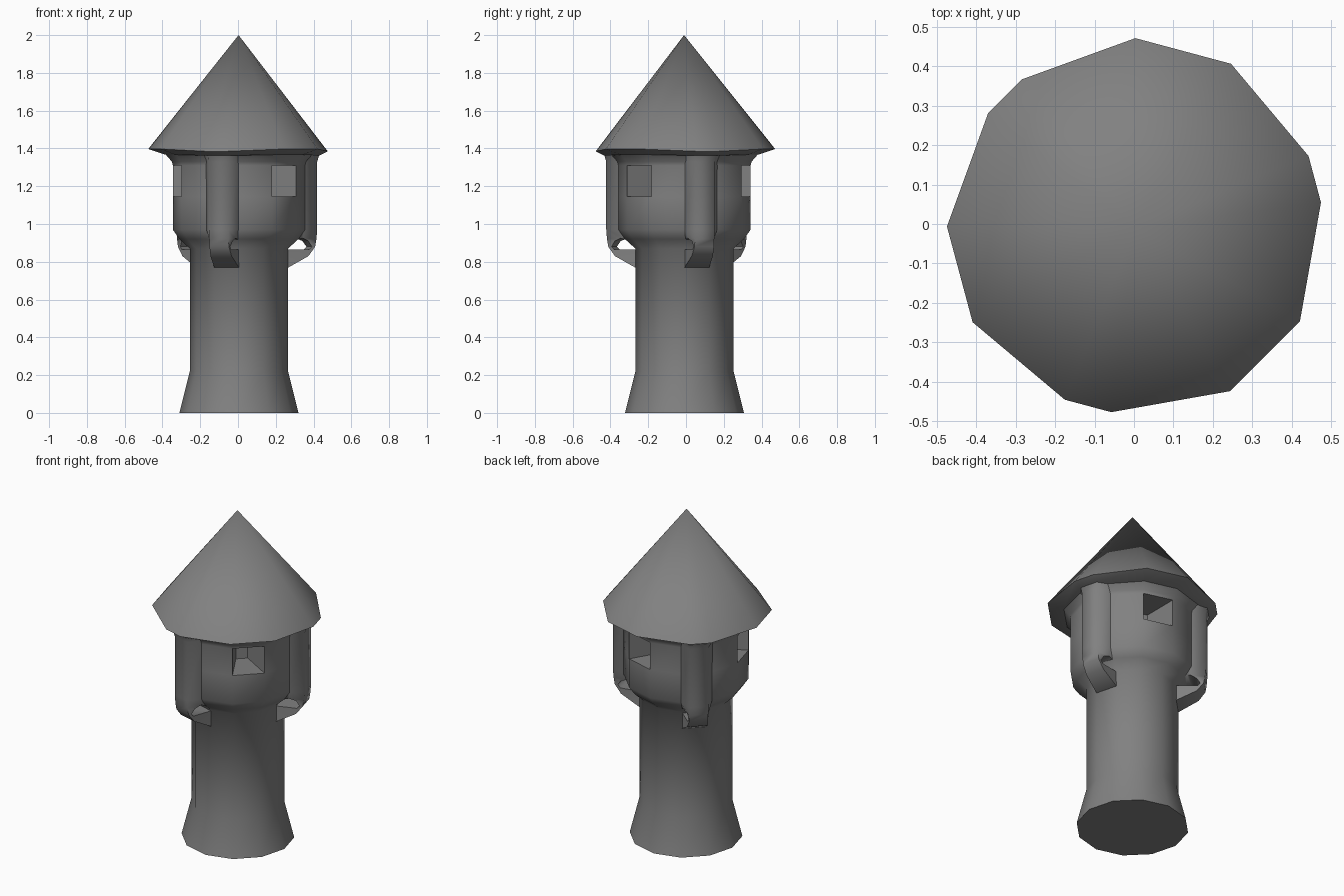
import bpy, bmesh
from math import radians, cos, sin
from mathutils import Matrix

if "Cube" in bpy.data.objects:
    bpy.data.objects.remove(bpy.data.objects["Cube"])

CX, CY = 0.005, -0.008              # tower axis
BAYS = (15, 135, 255)               # directions of the three bays
WINDOWS = (75, 195, 315)            # directions of the three windows

stone = bpy.data.materials.new("dark_stone")
stone.diffuse_color = (0.22, 0.22, 0.22, 1)
stone.use_nodes = True
stone.node_tree.nodes["Principled BSDF"].inputs["Base Color"].default_value = stone.diffuse_color


def pt(r, deg, z):
    return (CX + r * cos(radians(deg)), CY + r * sin(radians(deg)), z)


def finish(name, bm):
    bmesh.ops.recalc_face_normals(bm, faces=bm.faces)
    me = bpy.data.meshes.new(name)
    bm.to_mesh(me)
    bm.free()
    me.materials.append(stone)
    ob = bpy.data.objects.new(name, me)
    bpy.context.collection.objects.link(ob)
    return ob


def loft(rings):
    """Skin closed rings of points; returns the bmesh and its side faces by row."""
    bm = bmesh.new()
    vs = [[bm.verts.new(p) for p in ring] for ring in rings]
    n = len(vs[0])
    rows = [[bm.faces.new((a[i], a[(i + 1) % n], b[(i + 1) % n], b[i])) for i in range(n)]
            for a, b in zip(vs, vs[1:])]
    bm.faces.new(vs[0])
    bm.faces.new(vs[-1])
    return bm, rows


def smooth(ob, angle):
    bpy.ops.object.select_all(action='DESELECT')
    ob.select_set(True)
    bpy.context.view_layer.objects.active = ob
    bpy.ops.object.shade_smooth_by_angle(angle=radians(angle))


# Tower body: flared foot, shaft, wider chamber, flare under the eaves
profile = [(0.315, 0), (0.26, 0.22), (0.26, 0.87), (0.315, 0.92), (0.35, 0.97),
           (0.35, 1.145), (0.35, 1.31), (0.355, 1.33), (0.39, 1.37)]
bm, rows = loft([[pt(r, 30 * i, z) for i in range(12)] for r, z in profile])

# Windows: push whole wall panels inwards towards the axis
for deg in WINDOWS:
    panel = rows[5][int(deg // 30)]
    res = bmesh.ops.extrude_face_region(bm, geom=[panel])
    verts = [v for v in res['geom'] if isinstance(v, bmesh.types.BMVert)]
    for v in verts:
        v.co.x = CX + (v.co.x - CX) * 0.37
        v.co.y = CY + (v.co.y - CY) * 0.37
    if panel.is_valid:
        bmesh.ops.delete(bm, geom=[panel], context='FACES_ONLY')
smooth(finish("tower_body", bm), 55)

# Bays: (z, inner radius, outer radius, outer half angle), pierced below by a tunnel
bay_levels = [(0.77, 0.25, 0.262, 15), (0.83, 0.25, 0.37, 9), (0.88, 0.255, 0.407, 7.5),
              (0.92, 0.305, 0.414, 7.3), (0.97, 0.345, 0.418, 7.3),
              (1.33, 0.348, 0.418, 7.3), (1.37, 0.38, 0.43, 7.3)]
tunnel = [(0.24, 0.864), (0.37, 0.864), (0.385, 0.88), (0.365, 0.91), (0.33, 0.925), (0.24, 0.90)]
for k, deg in enumerate(BAYS):
    bm, _ = loft([[pt(ri, deg - 15, z), pt(ro, deg - h, z), pt(ro, deg + h, z), pt(ri, deg + 15, z)]
                  for z, ri, ro, h in bay_levels])
    bay = finish(f"bay_{k + 1}", bm)
    cb, _ = loft([[(r, s, z) for r, z in tunnel] for s in (-0.2, 0.2)])
    cb.transform(Matrix.Translation((CX, CY, 0)) @ Matrix.Rotation(radians(deg), 4, 'Z'))
    cutter = finish(f"tunnel_cutter_{k + 1}", cb)
    cutter.hide_render = True
    mod = bay.modifiers.new("tunnel", 'BOOLEAN')
    mod.object = cutter
    mod.operation = 'DIFFERENCE'
    mod.solver = 'EXACT'
    bpy.context.view_layer.objects.active = bay
    bpy.ops.object.modifier_apply(modifier=mod.name)
    bpy.data.objects.remove(cutter)
    smooth(bay, 72)

# Roof: cone with a rim that follows the bays, and a sloping underside
rim, inner = [], []
for deg in BAYS:
    for off in (-7.4, 7.4):
        rim.append(pt(0.474, deg + off, 1.385))
        inner.append(pt(0.43, deg + off, 1.362))
    for off in (44.8, 75.2):
        rim.append(pt(0.48, deg + off, 1.397))
        inner.append(pt(0.39, deg + off, 1.367))
bm, rows = loft([inner, rim])
bm.faces.ensure_lookup_table()
bmesh.ops.poke(bm, faces=[bm.faces[-1]])
bm.verts.ensure_lookup_table()
bm.verts[-1].co = (0.003, -0.01, 2.0)
smooth(finish("roof", bm), 40)
